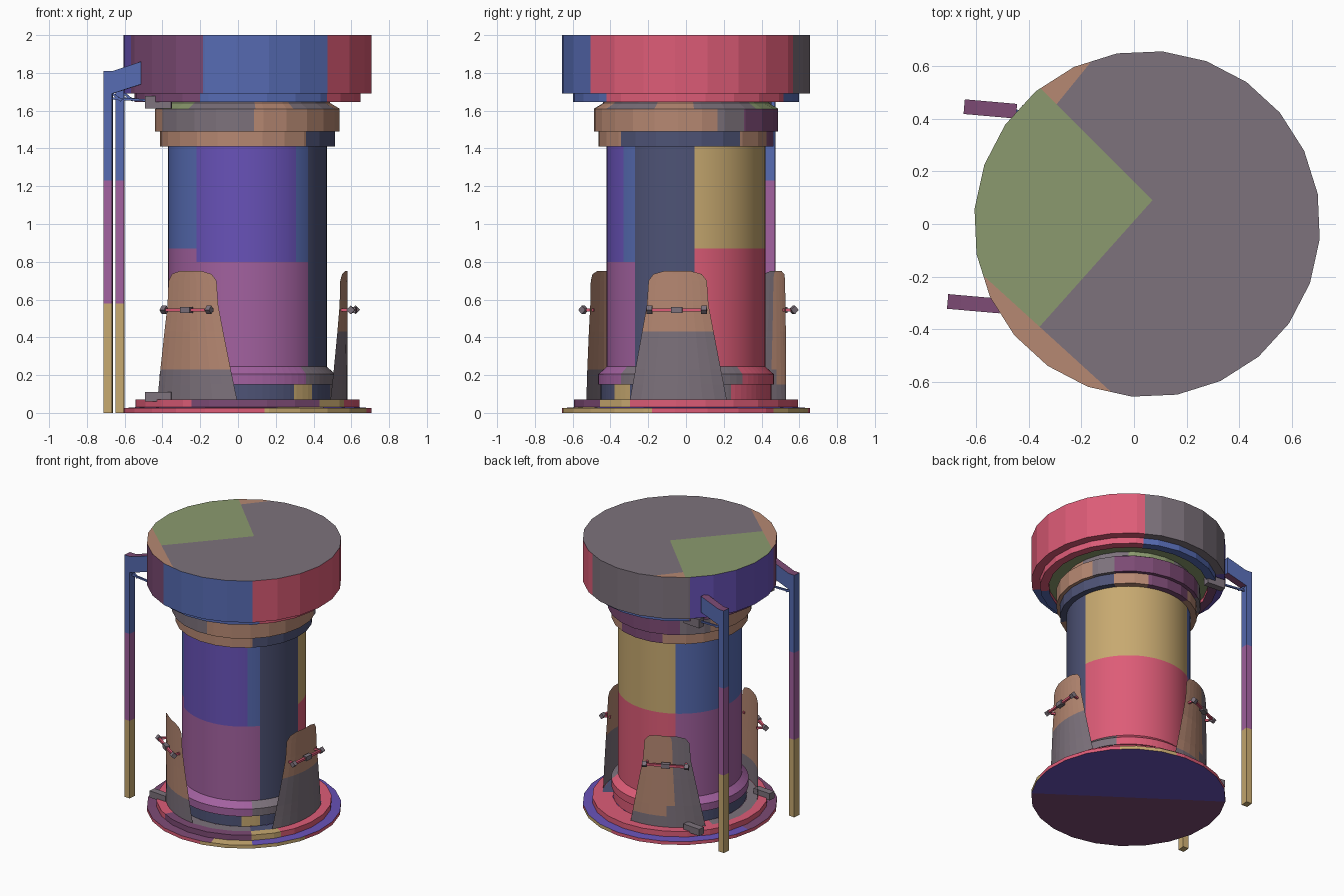
import bpy, bmesh, math
from mathutils import Matrix, Vector

if "Cube" in bpy.data.objects:
    bpy.data.objects.remove(bpy.data.objects["Cube"])

CX = 0.05  # axis of the round body
HEX = dict(grey="7d727c", green="8b9a6e", salmon="b68872", blue="566bb2", pink="dd5c77",
           mauve="a2619f", gold="c7a970", violet="6852b8", navy="4e5376", plum="7c4a74")
NAMES = list(HEX)


def lin(c):
    return c / 12.92 if c <= 0.04045 else ((c + 0.055) / 1.055) ** 2.4


MATS = []
for n in NAMES:
    m = bpy.data.materials.new(n)
    m.diffuse_color = [lin(int(HEX[n][i:i + 2], 16) / 255) for i in (0, 2, 4)] + [1]
    m.use_nodes = True
    m.node_tree.nodes["Principled BSDF"].inputs["Base Color"].default_value = m.diffuse_color
    MATS.append(m)
ID = {n: i for i, n in enumerate(NAMES)}


def finish(bm, name, normals=True):
    if normals:
        bmesh.ops.recalc_face_normals(bm, faces=bm.faces)
    me = bpy.data.meshes.new(name)
    bm.to_mesh(me)
    bm.free()
    for m in MATS:
        me.materials.append(m)
    ob = bpy.data.objects.new(name, me)
    bpy.context.collection.objects.link(ob)
    return ob


def pick(rule, a):
    """rule: a colour, or (start angle, colour) pairs in rising order, wrapping at 180."""
    if isinstance(rule, str):
        return ID[rule]
    a = (a + 180) % 360 - 180
    col = rule[-1][1]
    for s, c in rule:
        if a >= s:
            col = c
    return ID[col]


def polar(r, a, z):
    t = math.radians(a)
    return Vector((CX + r * math.cos(t), r * math.sin(t), z))


def facet(r, a, step):
    """Radius at angle a on a regular polygon with a corner at -5 degrees."""
    d = (a + 5) % step - step / 2
    return r * math.cos(math.radians(step / 2)) / math.cos(math.radians(d))


def lathe(name, prof, bands, sides=24, smooth=False):
    step = 360 / sides
    cuts = {round((-5 + step * k + 180) % 360 - 180, 2) for k in range(sides)}
    for b in bands:
        if not isinstance(b, str):
            cuts |= {float(s) for s, c in b}
    az = sorted(cuts)
    bm = bmesh.new()
    rings = []
    for r, z in prof:
        if r == 0:
            rings.append([bm.verts.new((CX, 0, z))] * len(az))
        else:
            rings.append([bm.verts.new(polar(facet(r, a, step), a, z)) for a in az])
    for k, rule in enumerate(bands):
        for i, a in enumerate(az):
            j = (i + 1) % len(az)
            mid = (a + (az[j] if j else az[0] + 360)) / 2
            loop = [rings[k][i], rings[k][j], rings[k + 1][j], rings[k + 1][i]]
            f = bm.faces.new(list(dict.fromkeys(loop)))
            f.material_index = pick(rule, mid)
            f.smooth = smooth
    return finish(bm, name)


# base: underside, stepped flange and raised ring
flange = [(-180, "pink"), (-82, "gold"), (-16, "pink"), (45, "gold"), (80, "pink")]
ftop = [(-120, "plum"), (-75, "gold"), (-50, "violet"), (170, "plum")]
ring = [(-180, "pink"), (-120, "plum"), (-50, "gold"), (-30, "pink")]
lathe("base_plate", [(0, 0), (.66, 0), (.66, .025), (.595, .03), (.595, .07), (.53, .07), (.455, .07)],
      [[(-35, "violet"), (145, "plum")], flange, ftop, ring, ring,
       [(-140, "grey"), (-50, "navy"), (30, "pink"), (150, "grey")]])

# foot of the column
foot = [(-57, "gold"), (-41, "navy"), (-15, "grey"), (32, "pink"), (121, "navy")]
shoulder = [(-48, "grey"), (40, "pink"), (121, "mauve")]
lathe("column_foot", [(.452, .07), (.452, .15), (.465, .15), (.465, .205), (.42, .245)],
      [foot, shoulder, shoulder, shoulder], 72)

# column shaft
low = [(-180, "mauve"), (-40, "navy"), (6, "pink"), (121, "mauve")]
mid = [(-180, "mauve"), (-130, "violet"), (-52, "blue"), (-40, "navy"), (6, "pink"), (121, "mauve")]
high = [(-130, "violet"), (-52, "blue"), (-40, "navy"), (6, "gold"), (121, "blue")]
lathe("column_shaft", [(.42, .24), (.42, .8), (.42, .87), (.42, 1.42)], [low, mid, high], 72, True)

# collar under the head
c1 = [(-48, "navy"), (38, "salmon"), (67, "plum"), (110, "salmon")]
c2 = [(-157, "grey"), (-86, "salmon"), (20, "grey"), (39, "plum"), (125, "grey"), (150, "salmon")]
c3 = [(-155, "green"), (-130, "grey"), (-85, "salmon"), (-60, "grey"), (-20, "salmon"),
      (5, "grey"), (50, "green"), (95, "grey")]
lathe("collar", [(.42, 1.41), (.465, 1.41), (.465, 1.49), (.49, 1.49), (.49, 1.61), (.44, 1.64), (.44, 1.67)],
      [c1, c1, c2, c2, c3, c3])

# drum-shaped head with a lip underneath
head = [(-160, "plum"), (-111, "blue"), (-50, "pink"), (60, "grey"), (131, "violet")]
lip = [(-160, "plum"), (-115, "blue"), (-45, "pink"), (60, "blue"), (131, "plum")]
lathe("head_drum", [(.42, 1.67), (.54, 1.67), (.54, 1.645), (.6, 1.645), (.6, 1.69), (.66, 1.69), (.66, 2.0)],
      ["green", "pink", lip, lip, head, head])

# top plate with wedge-shaped colour areas
bm = bmesh.new()
bm.faces.new([bm.verts.new(polar(.66, -5 + 15 * k, 2.0)) for k in range(24)])
for co, no in (((.07, .09, 2), (1, 1, 0)), ((.07, .09, 2), (-1.12, 1, 0)),
               ((-.57, -.2, 2), (.91, 1, 0)), ((-.3, .45, 2), (-1.23, 1, 0))):
    bmesh.ops.bisect_plane(bm, geom=bm.verts[:] + bm.edges[:] + bm.faces[:], plane_co=co, plane_no=no)
for f in bm.faces:
    x, y, _ = f.calc_center_median()
    col = "grey"
    if y < -.2 - .91 * (x + .57):
        col = "salmon"
    elif x + y < .16:
        col = "green" if y - .09 > 1.12 * (x - .07) else "grey"
    elif y > .45 + 1.23 * (x + .3):
        col = "salmon"
    f.material_index = ID[col]
finish(bm, "top_plate", False)

# three curved shields around the column
ROWS = [(.07, 29), (.15, 27.2), (.23, 25.4), (.43, 21), (.57, 18), (.70, 17), (.735, 14), (.75, 8)]


def shield(name, az, rule):
    bm = bmesh.new()
    n = 8
    grid = [[bm.verts.new(polar(.53, az + w * (2 * i / n - 1), z)) for i in range(n + 1)] for z, w in ROWS]
    for r0, r1 in zip(grid, grid[1:]):
        for i in range(n):
            bm.faces.new((r0[i], r0[i + 1], r1[i + 1], r1[i]))
    bmesh.ops.solidify(bm, geom=bm.faces[:], thickness=.03)
    bmesh.ops.recalc_face_normals(bm, faces=bm.faces)
    for f in bm.faces:
        c = f.calc_center_median()
        out = Vector((c.x - CX, c.y, 0)).normalized().dot(f.normal) > .7
        a = math.degrees(math.atan2(c.y, c.x - CX))
        f.material_index = ID[rule(a, c.z, out)]
    finish(bm, name)


shield("right_shield", -5, lambda a, z, o: "salmon" if z > .43 else "grey")
shield("front_shield", -125, lambda a, z, o: "grey" if z < .23 else ("plum" if o else "salmon"))
shield("back_shield", 115, lambda a, z, o: "salmon" if a < 118 and z > .15 else "grey")


def box(name, loc, size, rot, col, tilt=0, spin=0):
    bm = bmesh.new()
    mat = (Matrix.Translation(loc) @ Matrix.Rotation(math.radians(rot), 4, 'Z')
           @ Matrix.Rotation(math.radians(tilt), 4, 'Y') @ Matrix.Rotation(math.radians(spin), 4, 'X')
           @ Matrix.Diagonal((*size, 1)))
    bmesh.ops.create_cube(bm, size=1, matrix=mat)
    for f in bm.faces:
        f.material_index = ID[col]
    finish(bm, name)


# a grab handle on each shield
for side, az in (("right", -5), ("front", -125), ("back", 115)):
    bar_r = .58 * math.cos(math.radians(14.5))
    box(side + "_handle_bar", polar(bar_r, az, .545), (.016, .29, .016), az, "pink")
    box(side + "_handle_middle", polar(bar_r, az, .545), (.032, .06, .032), az, "grey")
    for s in (-1, 1):
        a = az + s * 14.5
        box(side + "_handle_knob", polar(.58, a, .545), (.032, .03, .032), az, "grey", 45)
        box(side + "_handle_leg", polar(.55, a, .545), (.06, .014, .014), a, "pink")

# two bent posts on the left, each with strut and clips
for side, px, py in (("front", -.71, -.295), ("back", -.647, .447)):
    M = Matrix.Translation((px, py, 0)) @ Matrix.Rotation(math.radians(-5), 4, 'Z')
    bm = bmesh.new()
    pts = [(0, 0), (.045, 0), (.045, 1.69), (.2, 1.74), (.2, 1.86), (.05, 1.81), (0, 1.81)]
    f = bm.faces.new([bm.verts.new((u, -.028, z)) for u, z in pts])
    ext = bmesh.ops.extrude_face_region(bm, geom=[f], use_keep_orig=True)
    bmesh.ops.translate(bm, vec=(0, .056, 0), verts=[v for v in ext["geom"] if isinstance(v, bmesh.types.BMVert)])
    for z in (.58, 1.23):
        bmesh.ops.bisect_plane(bm, geom=bm.verts[:] + bm.edges[:] + bm.faces[:], plane_co=(0, 0, z), plane_no=(0, 0, 1))
    bmesh.ops.recalc_face_normals(bm, faces=bm.faces)
    for f in bm.faces:
        z = f.calc_center_median().z
        col = "gold" if z < .58 else "mauve" if z < 1.23 else "blue"
        if abs(f.normal.z) > .7 and z > 1:
            col = "plum"
        f.material_index = ID[col]
    bm.transform(M)
    finish(bm, side + "_post")
    box(side + "_strut", M @ Vector((.13, 0, 1.66)), (.2, .012, .012), -5, "blue", 3)
    box(side + "_strut_brace", M @ Vector((.065, 0, 1.675)), (.07, .012, .012), -5, "blue", 40)
    box(side + "_top_clip", M @ Vector((.29, 0, 1.645)), (.14, .05, .065), -5, "grey")
    box(side + "_bottom_clip", M @ Vector((.29, 0, .085)), (.14, .05, .05), -5, "grey")
